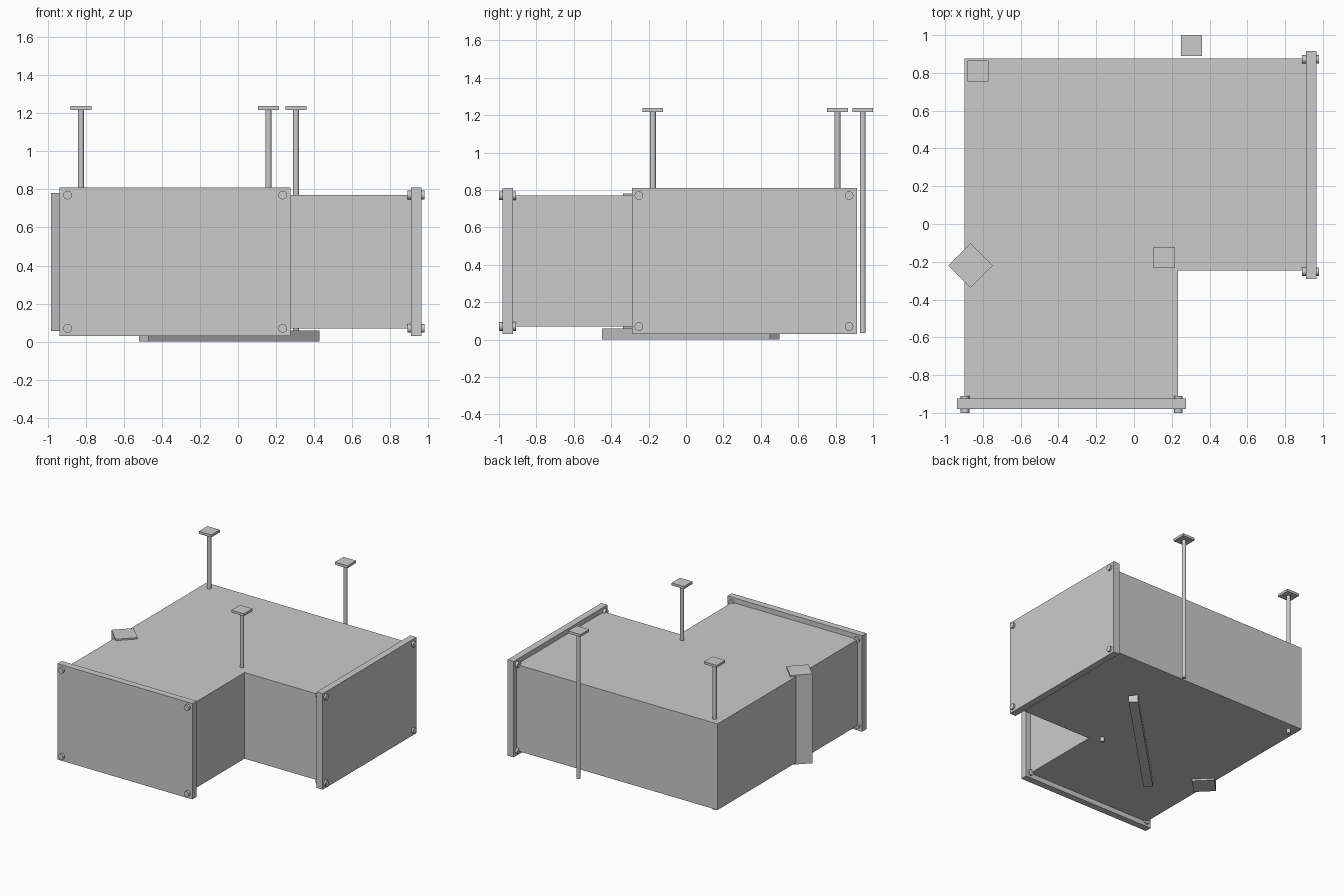
import bpy
from math import pi

if "Cube" in bpy.data.objects:
    bpy.data.objects.remove(bpy.data.objects["Cube"])


def box(name, x0, x1, y0, y1, z0, z1, rot=0):
    bpy.ops.mesh.primitive_cube_add(
        size=1, location=((x0 + x1) / 2, (y0 + y1) / 2, (z0 + z1) / 2), rotation=(0, 0, rot))
    ob = bpy.context.object
    ob.name = name
    ob.scale = (x1 - x0, y1 - y0, z1 - z0)
    return ob


def cyl(name, loc, r, depth, rot=(0, 0, 0), sides=16):
    bpy.ops.mesh.primitive_cylinder_add(vertices=sides, radius=r, depth=depth,
                                        location=loc, rotation=rot)
    bpy.context.object.name = name
    bpy.ops.object.shade_smooth_by_angle()


# Duct sections forming the L-shaped corner
Z0, Z1 = 0.07, 0.77
box("front_duct", -0.897, 0.232, -0.95, 0.175, Z0, Z1)
box("corner_duct", -0.897, 0.232, 0.175, 0.876, Z0, Z1)
box("side_duct", 0.232, 0.93, -0.247, 0.876, Z0, Z1)

# End flanges
box("front_flange", -0.937, 0.275, -0.98, -0.925, 0.03, 0.81)
box("side_flange", 0.91, 0.965, -0.29, 0.915, 0.03, 0.81)

# Flange bolts at every corner
for z in (0.07, 0.77):
    for x in (-0.895, 0.235):
        cyl("front_bolt", (x, -0.955, z), 0.023, 0.09, (pi / 2, 0, 0))
    for y in (-0.252, 0.872):
        cyl("side_bolt", (0.935, y, z), 0.023, 0.09, (0, pi / 2, 0))

# Hanger rods with square top plates
for x, y in ((-0.825, 0.81), (0.16, -0.177), (0.305, 0.945)):
    cyl("hanger_rod", (x, y, 0.63), 0.016, 1.19)
    box("hanger_plate", x - 0.056, x + 0.056, y - 0.055, y + 0.055, 1.218, 1.238)

# Diagonal corner post on the outer side
box("corner_post", -0.949, -0.783, -0.303, -0.137, 0.055, 0.782, pi / 4)

# Diagonal brace under the corner
box("under_brace", -0.68, 0.59, -0.01, 0.06, 0.0, 0.058, pi / 4)
